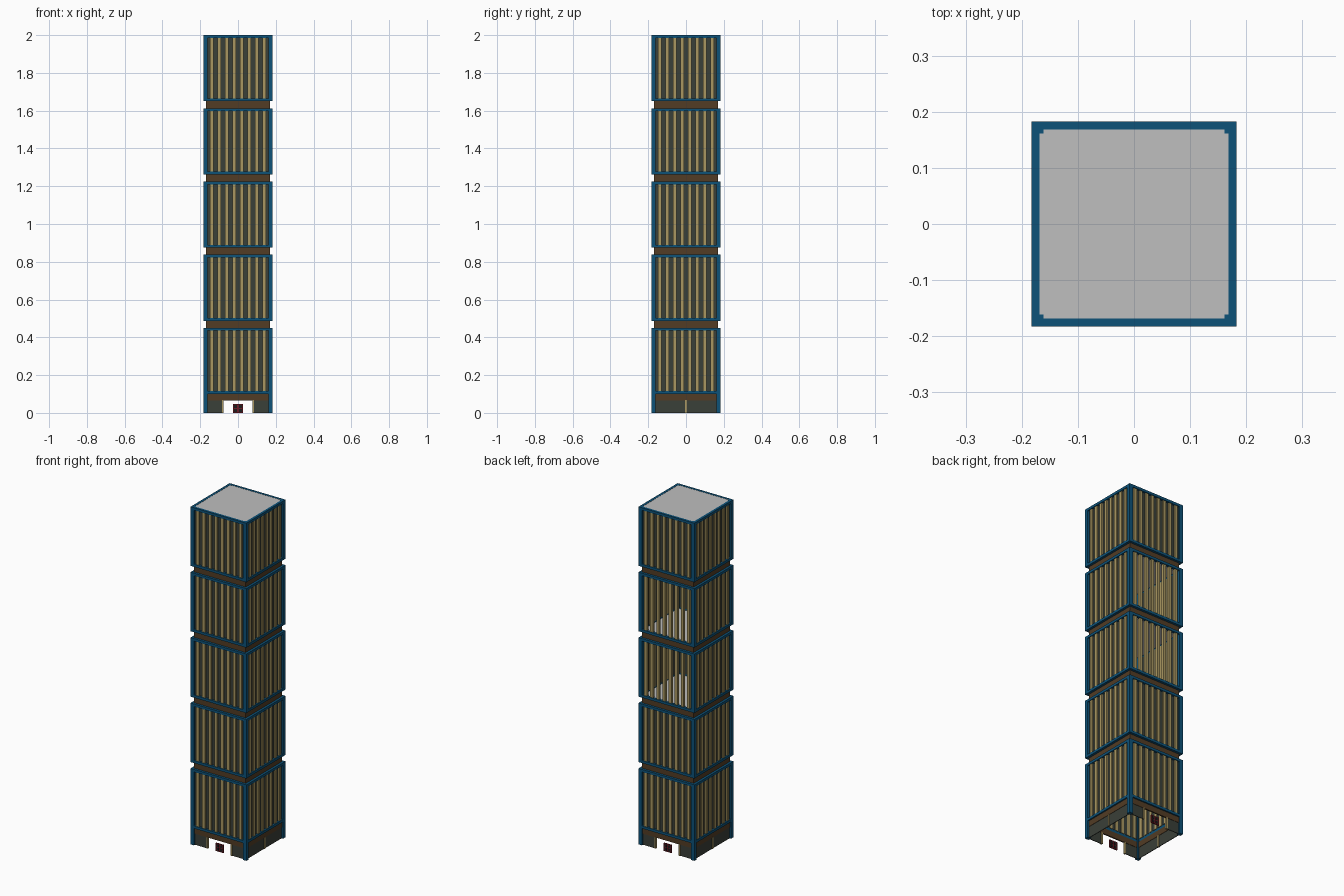
import bpy, bmesh, math
from mathutils import Matrix, Vector

if "Cube" in bpy.data.objects:
    bpy.data.objects.remove(bpy.data.objects["Cube"])


def mat(name, r, g, b):
    m = bpy.data.materials.new(name)
    m.diffuse_color = (r, g, b, 1)
    m.use_nodes = True
    m.node_tree.nodes["Principled BSDF"].inputs["Base Color"].default_value = m.diffuse_color
    return m


BLUE = mat("blue steel", 0.004, 0.085, 0.19)
GOLD = mat("gold fins", 0.40, 0.31, 0.12)
GLASS = mat("dark glass", 0.042, 0.05, 0.04)
BROWN = mat("brown band", 0.085, 0.045, 0.018)
GREY = mat("light grey slab", 0.52, 0.52, 0.52)
RED = mat("dark red door", 0.16, 0.01, 0.018)
BLACK = mat("black pane", 0.012, 0.012, 0.012)

R = 0.183            # outer half width
POST = 0.022         # corner post width
BAR = 0.015          # rail thickness
H = 0.35             # module height
PITCH = 0.3875       # module spacing
Z0 = 0.10            # base height
FRONT, RIGHT, BACK, LEFT = range(4)
ALL = (FRONT, RIGHT, BACK, LEFT)


def build(name, material, boxes, sides=(FRONT,)):
    """Boxes are (x0, x1, depth_out, depth_in, z0, z1), laid out on the front
    face and turned about z onto every listed side."""
    bm = bmesh.new()
    for s in sides:
        rot = Matrix.Rotation(s * math.pi / 2, 4, 'Z')
        for x0, x1, out, inn, z0, z1 in boxes:
            c = Vector(((x0 + x1) / 2, -(out + inn) / 2, (z0 + z1) / 2))
            d = (x1 - x0, out - inn, z1 - z0)
            bmesh.ops.create_cube(bm, size=1, matrix=rot @ Matrix.Translation(c)
                                  @ Matrix.Diagonal((*d, 1)))
    me = bpy.data.meshes.new(name)
    bm.to_mesh(me)
    bm.free()
    me.materials.append(material)
    ob = bpy.data.objects.new(name, me)
    bpy.context.collection.objects.link(ob)
    return ob


def slab(name, z0, z1):
    r = R - BAR
    build(name, GREY, [(-r, r, r, -r, z0, z1)])


# Stacked modules
for i in range(5):
    z = Z0 + i * PITCH
    t = z + H
    n = f"module_{i + 1}_"
    build(n + "corner_posts", BLUE, [(R - POST, R, R, R - POST, z, t)], ALL)
    build(n + "rails", BLUE, [(-R + POST, R - POST, R, R - BAR, a, a + BAR)
                              for a in (z, t - BAR)], ALL)
    # vertical fins
    build(n + "fins", GOLD, [(x - 0.009, x + 0.009, 0.179, 0.164, z + BAR, t - BAR)
                             for x in (0.04 * (k - 3.5) for k in range(8))], ALL)
    # glazing; two modules are open at the back
    sides = (FRONT, RIGHT, LEFT) if i in (2, 3) else ALL
    build(n + "glass", GLASS, [(-R + POST, R - POST, 0.171, 0.167, z + BAR, t - BAR)], sides)
    slab(n + "roof", t - 0.006, t - 0.001)
    if i:
        slab(n + "floor", z + 0.001, z + 0.006)
        # recessed band below the module
        build(n + "recessed_band", BROWN, [(-0.169, 0.169, 0.169, 0.160, z - PITCH + H, z)], ALL)

# Ground floor
W = R - POST
build("base_corner_posts", BLUE, [(W, R, R, W, 0, Z0)], ALL)
build("base_band", BROWN, [(-W, W, 0.175, 0.167, 0.066, Z0)], ALL)
build("base_side_glass", GLASS, [(-W, W, 0.173, 0.169, 0, 0.066)], (RIGHT, LEFT))
build("base_entrance_glass", GLASS, [(-W, -0.08, 0.173, 0.169, 0, 0.066),
                                     (0.08, W, 0.173, 0.169, 0, 0.066)], (FRONT, BACK))
build("side_mullions", GOLD, [(-0.004, 0.004, 0.177, 0.165, 0, 0.068)], (RIGHT, LEFT))
build("entrance_posts", GOLD, [(-0.084, -0.076, 0.177, 0.165, 0, 0.068),
                               (0.076, 0.084, 0.177, 0.165, 0, 0.068)], (FRONT, BACK))

# Small doors standing in the open entrances
build("doors", RED, [(-0.026, 0.026, 0.173, 0.167, 0, 0.047)], (FRONT, BACK))
build("door_panes", BLACK, [(x, x + 0.016, 0.1745, 0.1655, a, a + 0.015)
                            for x in (-0.020, 0.004) for a in (0.006, 0.026)], (FRONT, BACK))
